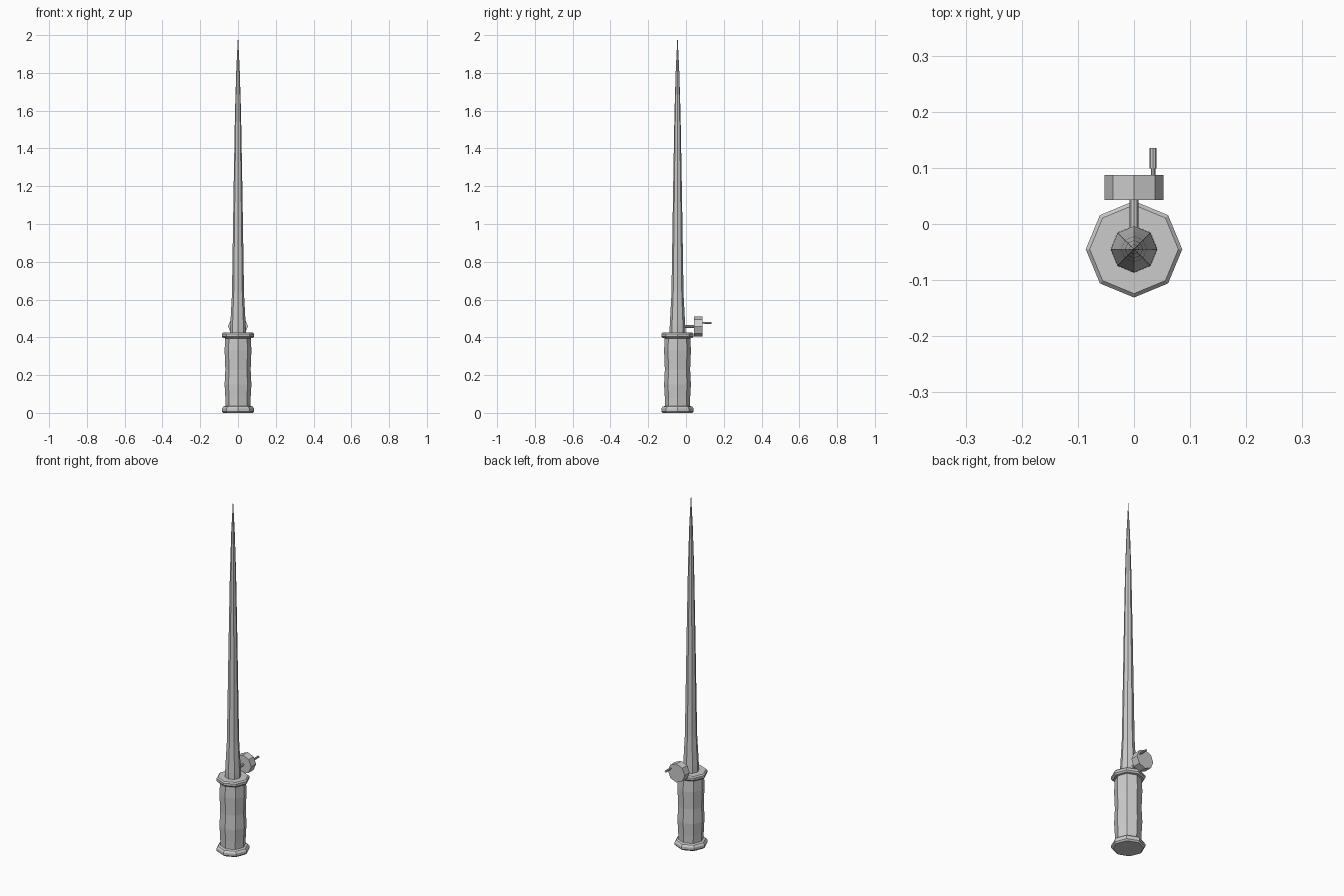
import bpy, bmesh, math
from mathutils import Matrix

if "Cube" in bpy.data.objects:
    bpy.data.objects.remove(bpy.data.objects["Cube"])

SIDES = 8


def lathe(name, profile, origin, along_y=False, sides=SIDES):
    """Faceted solid of revolution from (radius, height) points, capped at both ends."""
    bm = bmesh.new()
    rings = []
    for r, h in profile:
        if r == 0:
            rings.append([bm.verts.new((0, 0, h))] * sides)
        else:
            rings.append([bm.verts.new((r * math.cos(2 * math.pi * i / sides),
                                        r * math.sin(2 * math.pi * i / sides), h))
                          for i in range(sides)])
    for a, b in zip(rings, rings[1:]):
        for i in range(sides):
            j = (i + 1) % sides
            quad = list(dict.fromkeys((a[i], a[j], b[j], b[i])))
            bm.faces.new(quad)
    for ring in (rings[0], rings[-1]):
        if len(set(ring)) > 2:
            bm.faces.new(ring)
    if along_y:
        bm.transform(Matrix.Rotation(-math.pi / 2, 4, 'X'))
    bmesh.ops.recalc_face_normals(bm, faces=bm.faces)
    mesh = bpy.data.meshes.new(name)
    bm.to_mesh(mesh)
    bm.free()
    obj = bpy.data.objects.new(name, mesh)
    obj.location = origin
    bpy.context.collection.objects.link(obj)
    return obj


AXIS_Y = -0.045

# Grip with a flange at each end and a slightly waisted middle
lathe("grip", [(0.078, 0.0), (0.086, 0.008), (0.086, 0.022), (0.078, 0.033),
               (0.066, 0.037), (0.067, 0.08), (0.071, 0.15), (0.067, 0.23),
               (0.071, 0.33), (0.068, 0.395), (0.078, 0.397), (0.086, 0.405),
               (0.086, 0.418), (0.079, 0.425)], (0, AXIS_Y, 0))

# Long tapering rod
lathe("rod", [(0.042, 0.415), (0.041, 0.46), (0.032, 0.63), (0.023, 1.2),
              (0.016, 1.59), (0.009, 1.82), (0.0, 2.0)], (0, AXIS_Y, 0))

# Reel: axle, drum, crank pin and knob
lathe("reel_axle", [(0.008, -0.02), (0.008, 0.05)], (0, 0, 0.457), True)
lathe("reel_drum", [(0.053, 0.043), (0.053, 0.087)], (0, 0, 0.458), True)
lathe("crank_pin", [(0.004, 0.08), (0.004, 0.105)], (0.034, 0, 0.476), True)
lathe("crank_knob", [(0.006, 0.099), (0.006, 0.135)], (0.034, 0, 0.476), True)
